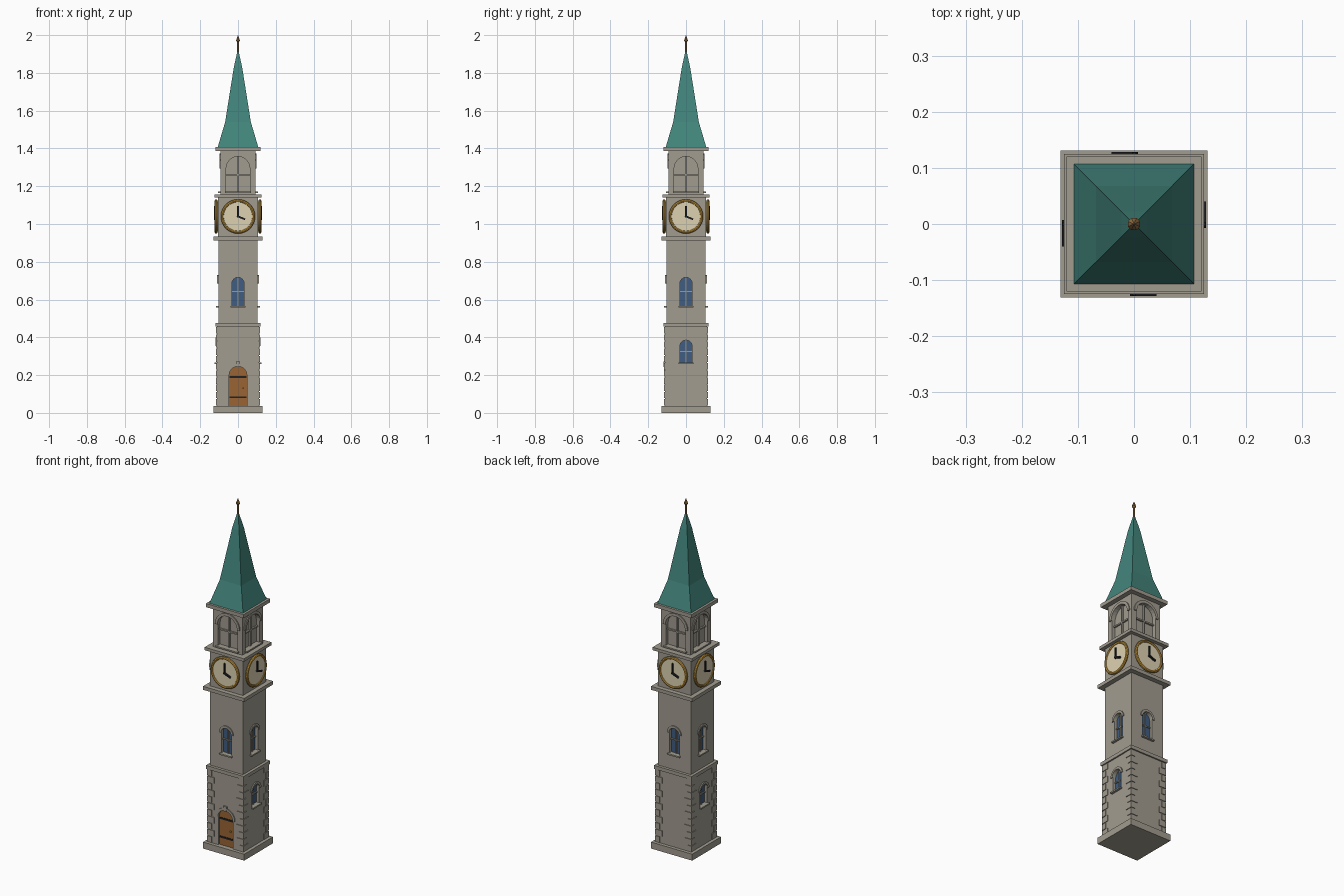
import bpy, bmesh, math
from mathutils import Matrix

if "Cube" in bpy.data.objects:
    bpy.data.objects.remove(bpy.data.objects["Cube"])


def material(name, rgb):
    m = bpy.data.materials.new(name)
    m.diffuse_color = (*rgb, 1)
    m.use_nodes = True
    m.node_tree.nodes["Principled BSDF"].inputs["Base Color"].default_value = m.diffuse_color
    return m


STONE = material("stone", (0.36, 0.335, 0.28))
ROOF = material("green_copper", (0.055, 0.235, 0.20))
WOOD = material("door_wood", (0.32, 0.13, 0.035))
GLASS = material("blue_glass", (0.05, 0.11, 0.22))
CREAM = material("clock_cream", (0.72, 0.64, 0.44))
GOLD = material("gold", (0.55, 0.31, 0.05))
BRONZE = material("bronze", (0.30, 0.16, 0.05))
BLACK = material("black_iron", (0.015, 0.015, 0.018))


def finish(name, bm, mat):
    bmesh.ops.recalc_face_normals(bm, faces=bm.faces)
    me = bpy.data.meshes.new(name)
    bm.to_mesh(me)
    bm.free()
    me.materials.append(mat)
    ob = bpy.data.objects.new(name, me)
    bpy.context.collection.objects.link(ob)
    return ob


def stack(name, rings, mat, n=4):
    """Stacked n-gon rings (half width, z); four sides gives a square tower."""
    bm = bmesh.new()
    k = math.sqrt(2) if n == 4 else 1
    loops = []
    for r, z in rings:
        loops.append([bm.verts.new((r * k * math.cos(math.tau * (i + .5) / n),
                                    r * k * math.sin(math.tau * (i + .5) / n), z)) for i in range(n)])
    for a, b in zip(loops, loops[1:]):
        for i in range(n):
            bm.faces.new((a[i], a[(i + 1) % n], b[(i + 1) % n], b[i]))
    bm.faces.new(loops[0])
    bm.faces.new(loops[-1])
    return finish(name, bm, mat)


def prism(name, profiles, d0, d1, mat, sides=range(4)):
    """Extrude (x, z) profiles outward from depth d0 to d1 on the chosen tower sides."""
    bm = bmesh.new()
    for s in sides:
        rot = Matrix.Rotation(s * math.pi / 2, 4, 'Z')
        for prof in profiles:
            a = [bm.verts.new(rot @ Matrix.Translation((x, -d0, z)).translation) for x, z in prof]
            b = [bm.verts.new(rot @ Matrix.Translation((x, -d1, z)).translation) for x, z in prof]
            bm.faces.new(a)
            bm.faces.new(b)
            for i in range(len(a)):
                j = (i + 1) % len(a)
                bm.faces.new((a[i], a[j], b[j], b[i]))
    return finish(name, bm, mat)


def arc(r, zc, n=12):
    return [(r * math.cos(math.pi * i / n), zc + r * math.sin(math.pi * i / n)) for i in range(n + 1)]


def arch(w, z0, top):
    return [(-w, z0), (w, z0)] + arc(w, top - w)


def band(w, top, t):
    return arc(w + t, top - w) + arc(w, top - w)[::-1]


def rect(x0, x1, z0, z1):
    return [(x0, z0), (x1, z0), (x1, z1), (x0, z1)]


def cut(target, cutter):
    cutter.hide_render = True
    cutter.hide_set(True)
    mod = target.modifiers.new("opening", 'BOOLEAN')
    mod.operation = 'DIFFERENCE'
    mod.solver = 'EXACT'
    mod.object = cutter


def opening(name, body, wall, w, z0, top, bar_z, sides, glazed=True, bar=.003, depth=.02, hood=.013):
    """Recessed arched window with hood, sill and cross bars."""
    cut(body, prism(name + "_cutter", [arch(w, z0, top)], wall - depth, wall + .03, STONE, sides))
    if glazed:
        prism(name + "_glass", [arch(w, z0, top)], wall - depth - .002, wall - depth + .003, GLASS, sides)
    prism(name + "_bars", [rect(-bar, bar, z0, top), rect(-w, w, bar_z - bar, bar_z + bar)],
          wall - depth - .002, wall - depth + .009, STONE, sides)
    prism(name + "_hood", [band(w, top, hood)], wall - .004, wall + .006, STONE, sides)
    prism(name + "_sill", [rect(-w - .007, w + .007, z0 - .008, z0)], wall - .02, wall + .013, STONE, sides)


# Tower stages and ledges
stack("plinth", [(.131, 0), (.131, .037)], STONE)
lower = stack("lower_shaft", [(.112, .037), (.112, .457)], STONE)
stack("string_course", [(.12, .457), (.12, .477)], STONE)
middle = stack("middle_shaft", [(.104, .477), (.104, .913)], STONE)
stack("clock_ledge", [(.131, .913), (.131, .933)], STONE)
stack("clock_stage", [(.105, .933), (.105, 1.14)], STONE)
stack("belfry_ledge", [(.125, 1.14), (.125, 1.157)], STONE)
belfry = stack("belfry", [(.093, 1.157), (.093, 1.387)], STONE)
stack("roof_ledge", [(.12, 1.387), (.12, 1.408)], STONE)

# Corner stones, alternating long and short
bm = bmesh.new()
rows, z0, step = 11, .037, .42 / 11
for i in range(rows):
    lx, ly = (.045, .028) if i % 2 else (.028, .045)
    for sx in (-1, 1):
        for sy in (-1, 1):
            m = Matrix.Translation((sx * (.116 - lx / 2), sy * (.116 - ly / 2), z0 + step * (i + .5)))
            bmesh.ops.create_cube(bm, size=1, matrix=m @ Matrix.Diagonal((lx, ly, step - .005, 1)))
finish("corner_stones", bm, STONE)

# Windows and belfry openings
opening("lower_window", lower, .112, .032, .266, .385, .325, (1, 3))
opening("middle_window", middle, .104, .032, .567, .717, .643, range(4))
opening("belfry_opening", belfry, .093, .063, 1.172, 1.357, 1.262, range(4), False, .004, .02, .016)

# Door with surround, straps and knob
cut(lower, prism("door_cutter", [arch(.047, .03, .246)], .098, .14, STONE, (0,)))
prism("door", [arch(.047, .037, .246)], .096, .103, WOOD, (0,))
prism("door_straps", [rect(-.045, .045, z - .005, z + .005) for z in (.083, .19)], .102, .106, BLACK, (0,))
prism("door_knob", [rect(.024, .032, .126, .134)], .102, .111, GOLD, (0,))
prism("door_hood", [band(.047, .246, .014)], .108, .117, STONE, (0,))
prism("door_keystone", [[(-.008, .244), (.008, .244), (.012, .272), (-.012, .272)]], .108, .12, STONE, (0,))

# Clocks on all four sides
circle = [(.08 * math.cos(math.tau * i / 32), 1.04 + .08 * math.sin(math.tau * i / 32)) for i in range(32)]
prism("clock_face", [circle], .1, .119, CREAM)
for s in range(4):
    a = s * math.pi / 2
    bpy.ops.mesh.primitive_torus_add(major_segments=32, minor_segments=8, major_radius=.083, minor_radius=.008,
                                     location=(.116 * math.sin(a), -.116 * math.cos(a), 1.04),
                                     rotation=(math.pi / 2, 0, a))
    ring = bpy.context.object
    ring.name = "clock_ring"
    ring.data.materials.append(GOLD)
    bpy.ops.object.shade_smooth_by_angle()


def hand(length, angle, w):
    c, s = math.cos(angle), math.sin(angle)
    return [(u * c - v * s, 1.04 + u * s + v * c) for u, v in rect(-.006, length, -w, w)]


prism("minute_hand", [hand(.056, math.pi / 2, .004)], .118, .127, BLACK)
prism("hour_hand", [hand(.041, math.radians(-22), .0045)], .118, .128, BLACK)

# Spire with flared eaves, and finial
stack("spire", [(.107, 1.408), (.068, 1.54), (.022, 1.83), (.002, 1.92)], ROOF)
stack("finial_rod", [(.005, 1.9), (.005, 1.968)], BRONZE, 8)
stack("finial_tip", [(.004, 1.962), (.012, 1.97), (.0005, 2.0)], BRONZE, 8)
